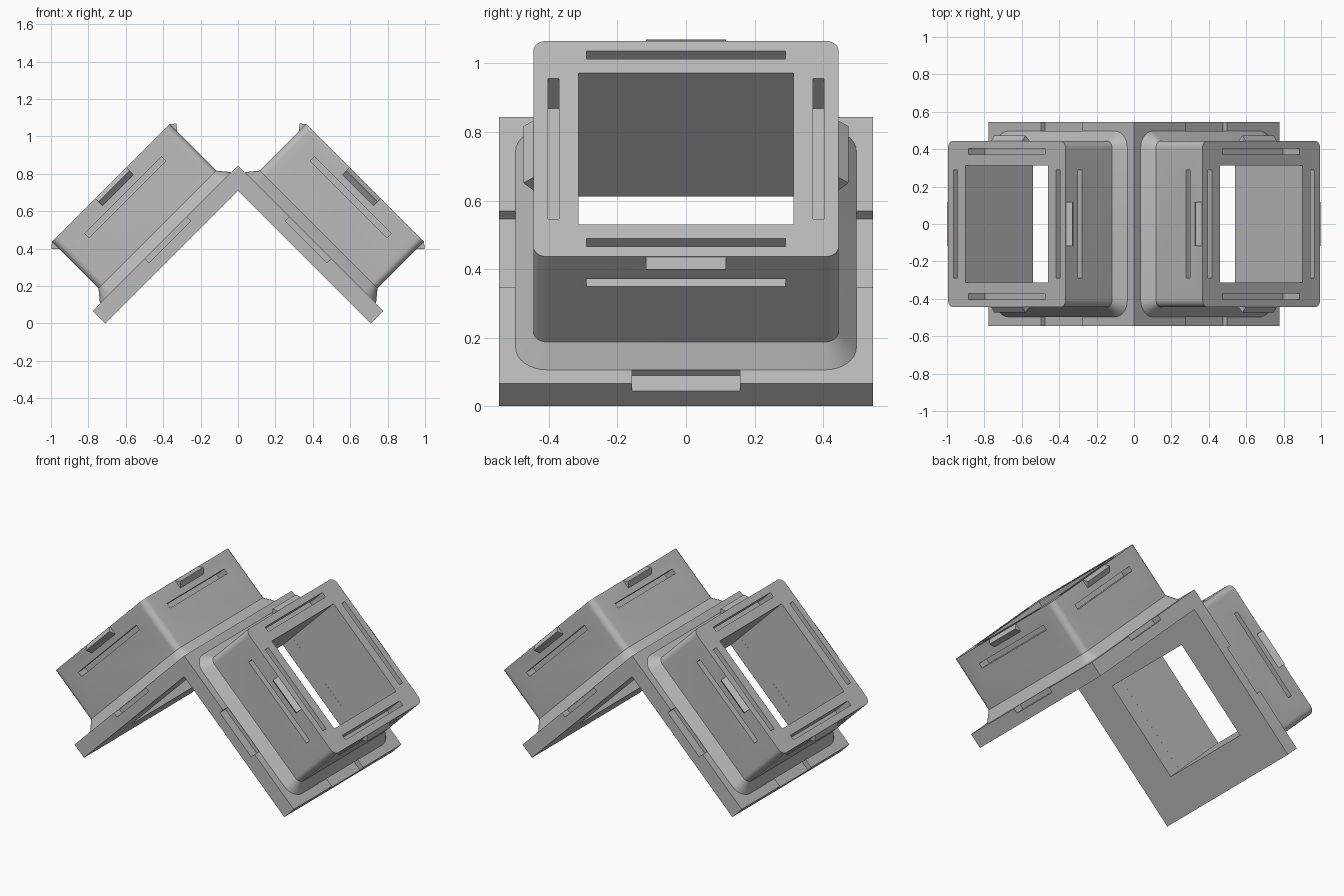
import bpy, bmesh
from math import pi, cos, sin, radians
from mathutils import Matrix

cube = bpy.data.objects.get("Cube")
if cube:
    bpy.data.objects.remove(cube, do_unlink=True)

grey = bpy.data.materials.new("plain grey")
grey.use_nodes = True
colour = (0.5, 0.5, 0.5, 1)
grey.diffuse_color = colour
grey.node_tree.nodes["Principled BSDF"].inputs["Base Color"].default_value = colour

# Arm frame: local x runs down the slope, local z points out of the plate
ARM = Matrix.Rotation(radians(45), 4, 'Y') @ Matrix.Translation((-0.05, 0, 0))
TURN = Matrix.Rotation(pi, 4, 'Z')
TOP, DECK = 1.012, 0.597


def quarter(k):
    return Matrix.Rotation(k * pi / 2, 4, 'Z')


def loft(bm, loops, matrix):
    """Skin closed loops of equal length and cap both ends."""
    rings = [[bm.verts.new(matrix @ Matrix.Translation(p).translation) for p in loop]
             for loop in loops]
    count = len(rings[0])
    for a, b in zip(rings, rings[1:]):
        for i in range(count):
            j = (i + 1) % count
            bm.faces.new((a[i], a[j], b[j], b[i]))
    bm.faces.new(rings[0][::-1])
    bm.faces.new(rings[-1])


def prism(bm, profile, half, matrix):
    """Extrude an x-z profile along y."""
    loft(bm, [[(x, y, z) for x, z in profile] for y in (-half, half)], matrix)


def rect(x0, x1, z0, z1):
    return [(x0, z0), (x1, z0), (x1, z1), (x0, z1)]


def rounded_square(centre, radius, z, steps=8):
    loop = []
    for k, (sx, sy) in enumerate([(1, 1), (-1, 1), (-1, -1), (1, -1)]):
        for i in range(steps + 1):
            a = (k + i / steps) * pi / 2
            loop.append((sx * centre + radius * cos(a), sy * centre + radius * sin(a), z))
    return loop


def finish(bm, name):
    bmesh.ops.recalc_face_normals(bm, faces=bm.faces)
    mesh = bpy.data.meshes.new(name)
    bm.to_mesh(mesh)
    bm.free()
    mesh.materials.append(grey)
    obj = bpy.data.objects.new(name, mesh)
    bpy.context.collection.objects.link(obj)
    return obj


def activate(obj):
    bpy.ops.object.select_all(action='DESELECT')
    obj.select_set(True)
    bpy.context.view_layer.objects.active = obj


def carve(obj, cutter):
    cutter.hide_render = True
    mod = obj.modifiers.new("carve", 'BOOLEAN')
    mod.operation, mod.solver, mod.object = 'DIFFERENCE', 'EXACT', cutter
    activate(obj)
    bpy.ops.object.modifier_apply(modifier=mod.name)
    bpy.data.objects.remove(cutter, do_unlink=True)


window = rect(-0.313, 0.313, 0.45, 1.06)

# Bent plate with windows and edge notches
bm = bmesh.new()
prism(bm, [(0, 0.71), (0.71, 0), (0.777, 0.067), (0, 0.844),
           (-0.777, 0.067), (-0.71, 0)], 0.545, Matrix())
plate = finish(bm, "angled_plate")
bm = bmesh.new()
for arm in (ARM, TURN @ ARM):
    prism(bm, window, 0.313, arm)
    for k in (0, 1, 3):
        prism(bm, rect(0.488, 0.6, 0.565, 0.65), 0.158, arm @ quarter(k))
carve(plate, finish(bm, "plate_cutter"))

# Housing with a flared foot
bm = bmesh.new()
loft(bm, [rounded_square(0.405, 0.092, DECK),
          rounded_square(0.405, 0.04, 0.66),
          rounded_square(0.405, 0.04, TOP)], ARM)
housing = finish(bm, "left_housing")

# Window and the L-shaped strap channels around it
bm = bmesh.new()
prism(bm, window, 0.313, ARM)
channel = [(0.371, 1.06), (0.371, 0.888), (0.5, 0.888),
           (0.5, 0.92), (0.403, 0.92), (0.403, 1.06)]
for k in range(4):
    prism(bm, channel, 0.29, ARM @ quarter(k))
carve(housing, finish(bm, "housing_cutter"))
activate(housing)
bpy.ops.object.shade_smooth_by_angle(angle=radians(30))

# Wedge catches on the rim
bm = bmesh.new()
for k in range(4):
    prism(bm, [(0.445, 1.011), (0.474, 0.988), (0.445, 0.957), (0.43, 0.985)],
          0.117, ARM @ quarter(k))
catches = finish(bm, "left_catches")

# Opposite arm
for part in (housing, catches):
    twin = part.copy()
    twin.name = part.name.replace("left", "right")
    twin.rotation_euler.z = pi
    bpy.context.collection.objects.link(twin)
